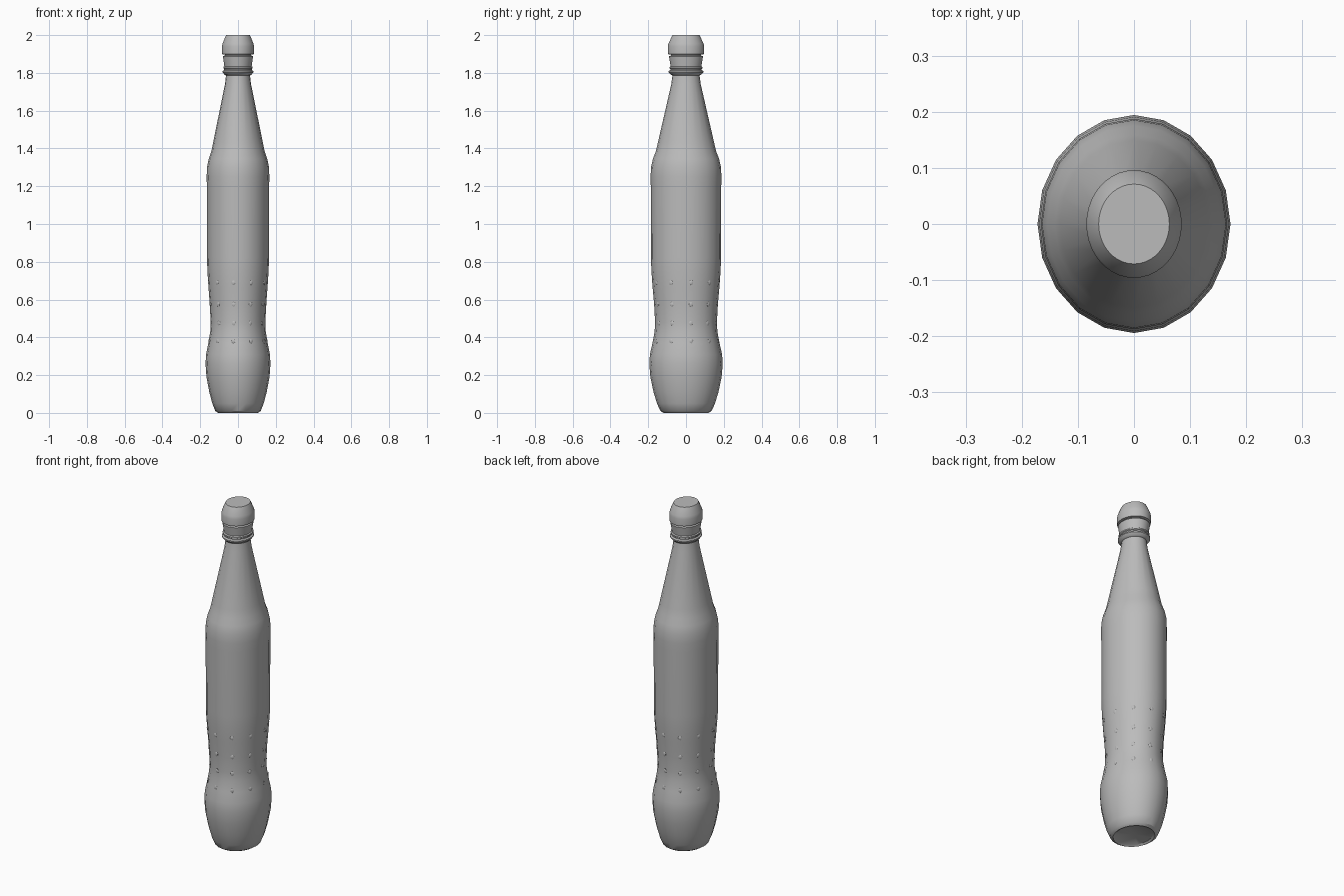
import bpy, bmesh, math
from mathutils import Matrix, Vector

if "Cube" in bpy.data.objects:
    bpy.data.objects.remove(bpy.data.objects["Cube"])

ASPECT = 1.13  # the cross-section is slightly deeper than wide

grey = bpy.data.materials.new("plain grey")
grey.diffuse_color = (0.5, 0.5, 0.5, 1)
grey.use_nodes = True
grey.node_tree.nodes["Principled BSDF"].inputs["Base Color"].default_value = grey.diffuse_color


def finish(bm, name, angle):
    mesh = bpy.data.meshes.new(name)
    bmesh.ops.recalc_face_normals(bm, faces=bm.faces)
    bm.to_mesh(mesh)
    bm.free()
    obj = bpy.data.objects.new(name, mesh)
    bpy.context.collection.objects.link(obj)
    mesh.materials.append(grey)
    bpy.ops.object.select_all(action='DESELECT')
    obj.select_set(True)
    bpy.context.view_layer.objects.active = obj
    bpy.ops.object.shade_smooth_by_angle(angle=math.radians(angle))
    return obj


def lathe(name, profile, sides):
    """Sweep (radius, height) points round an oval and close both ends."""
    bm = bmesh.new()
    rings = []
    for r, z in profile:
        rings.append([bm.verts.new((r * math.cos(2 * math.pi * i / sides),
                                    r * ASPECT * math.sin(2 * math.pi * i / sides), z))
                      for i in range(sides)])
    for a, b in zip(rings, rings[1:]):
        for i in range(sides):
            j = (i + 1) % sides
            bm.faces.new((a[i], a[j], b[j], b[i]))
    bm.faces.new(rings[0])
    bm.faces.new(rings[-1])
    return finish(bm, name, 35)


# Body: slightly hollow base, bulge, waist, straight barrel, shoulder, long neck
body = [(0.008, 0.012), (0.095, 0.008), (0.105, 0.0), (0.120, 0.010), (0.136, 0.05),
        (0.152, 0.11), (0.167, 0.19), (0.172, 0.26), (0.169, 0.31),
        (0.157, 0.37), (0.147, 0.43), (0.145, 0.48), (0.149, 0.57),
        (0.156, 0.66), (0.162, 0.75), (0.164, 0.82), (0.165, 1.20),
        (0.166, 1.25), (0.164, 1.30), (0.155, 1.345), (0.141, 1.385),
        (0.132, 1.43), (0.069, 1.74), (0.063, 1.79)]
lathe("bottle_body", body, 20)

# Neck finish: support ring, thin groove, flared band
lathe("neck_rings", [(0.060, 1.785), (0.071, 1.79), (0.081, 1.803), (0.081, 1.810),
                     (0.073, 1.815), (0.073, 1.820), (0.078, 1.824), (0.078, 1.831),
                     (0.072, 1.835), (0.080, 1.888), (0.070, 1.892), (0.070, 1.905)], 40)

# Cap: straight skirt with a tapered top
lathe("cap", [(0.070, 1.897), (0.084, 1.899), (0.085, 1.94), (0.082, 1.955),
              (0.067, 1.992), (0.063, 2.0)], 40)


def radius_at(z):
    for (r0, z0), (r1, z1) in zip(body[3:], body[4:]):
        if z0 <= z <= z1:
            return r0 + (r1 - r0) * (z - z0) / (z1 - z0)


# Grip: four rows of tiny low bumps round the waist
bm = bmesh.new()
for z in (0.38, 0.475, 0.575, 0.69):
    r = radius_at(z) * 0.992
    for k in range(10):
        a = math.radians(-99 + 36 * k)
        spot = Vector((r * math.cos(a), r * ASPECT * math.sin(a), z))
        out = Vector((math.cos(a), math.sin(a) / ASPECT, 0)).normalized()
        turn = out.to_track_quat('Z', 'Y').to_matrix().to_4x4()
        bmesh.ops.create_icosphere(
            bm, subdivisions=1, radius=1,
            matrix=Matrix.Translation(spot) @ turn @ Matrix.Diagonal((0.011, 0.014, 0.004, 1)))
finish(bm, "grip_bumps", 60)
